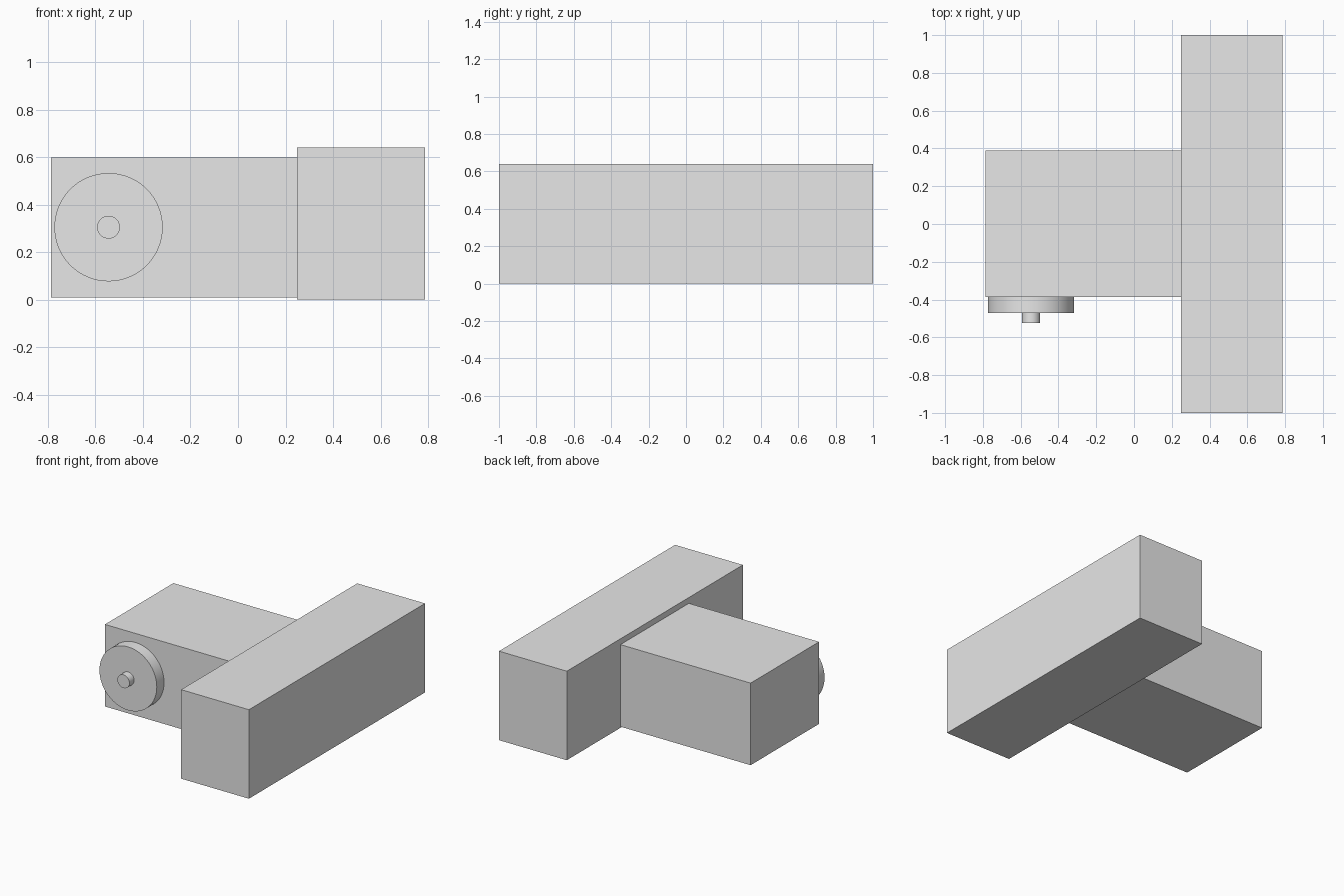
import bpy
import math

cube = bpy.data.objects.get("Cube")
if cube:
    bpy.data.objects.remove(cube, do_unlink=True)

# Single plain grey material
grey = bpy.data.materials.new("plain_grey")
grey.use_nodes = True
colour = (0.8, 0.8, 0.8, 1)
grey.diffuse_color = colour
grey.node_tree.nodes["Principled BSDF"].inputs["Base Color"].default_value = colour


def box(name, low, high):
    """Box spanning two opposite corners."""
    centre = [(a + b) / 2 for a, b in zip(low, high)]
    bpy.ops.mesh.primitive_cube_add(size=1, location=centre)
    obj = bpy.context.object
    obj.name = name
    obj.scale = [b - a for a, b in zip(low, high)]
    bpy.ops.object.transform_apply(location=False, rotation=False, scale=True)
    obj.data.materials.append(grey)
    return obj


def disc(name, radius, front, back, x=-0.545, z=0.305):
    """Cylinder lying along y, from front to back."""
    bpy.ops.mesh.primitive_cylinder_add(
        vertices=64, radius=radius, depth=back - front,
        location=(x, (front + back) / 2, z), rotation=(math.pi / 2, 0, 0))
    obj = bpy.context.object
    obj.name = name
    obj.data.materials.append(grey)
    bpy.ops.object.shade_smooth_by_angle(angle=math.radians(30))
    return obj


# Long crossbar and the block joined to its side
box("crossbar", (0.248, -1, 0), (0.787, 1, 0.64))
box("side_block", (-0.787, -0.387, 0.008), (0.248, 0.39, 0.598))

# Round dial with a small shaft on the front of the block
disc("dial", 0.228, -0.47, -0.387)
disc("dial_shaft", 0.048, -0.523, -0.47)
